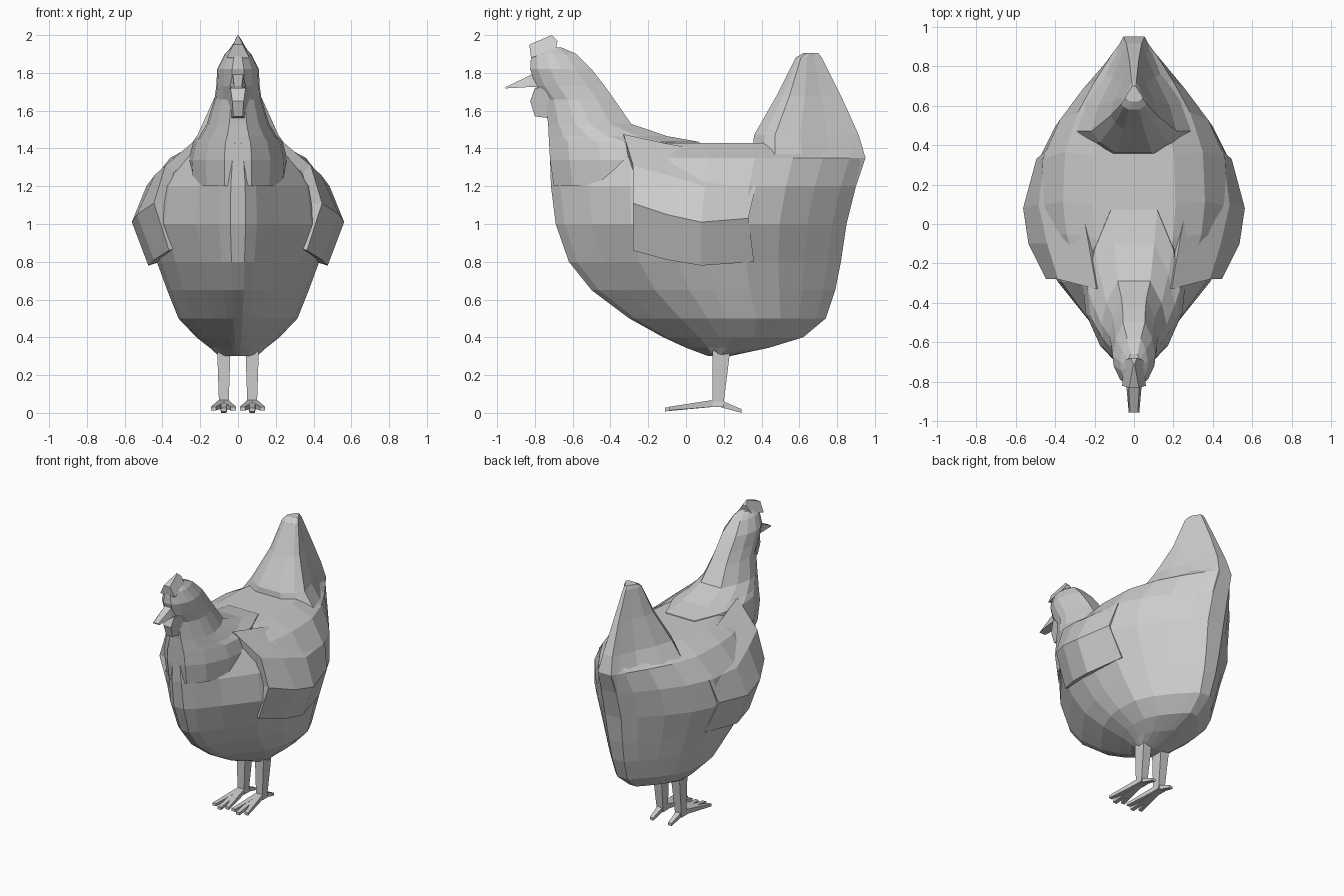
import bpy, bmesh
from mathutils import Vector

if "Cube" in bpy.data.objects:
    bpy.data.objects.remove(bpy.data.objects["Cube"])


def finish(bm, name):
    bmesh.ops.remove_doubles(bm, verts=bm.verts, dist=0.0005)
    bmesh.ops.recalc_face_normals(bm, faces=bm.faces)
    me = bpy.data.meshes.new(name)
    bm.to_mesh(me)
    bm.free()
    ob = bpy.data.objects.new(name, me)
    bpy.context.collection.objects.link(ob)
    return ob


def skin(name, loops):
    """Join closed loops of points into a capped solid."""
    bm = bmesh.new()
    rows = [[bm.verts.new(p) for p in loop] for loop in loops]
    n = len(rows[0])
    for a, b in zip(rows, rows[1:]):
        for i in range(n):
            j = (i + 1) % n
            bm.faces.new((a[i], a[j], b[j], b[i]))
    bm.faces.new(rows[0][::-1])
    bm.faces.new(rows[-1])
    return finish(bm, name)


def loft(name, rings, plan, mid):
    """Rings are (z, front y, back y, half width); plan is one side, front to back."""
    loops = []
    for z, yf, yb, w in rings:
        ym = yf + mid * (yb - yf)
        side = [(f * w, ym + u * (yb - ym if u > 0 else ym - yf), z) for u, f in plan]
        loops.append(side + [(-x, y, z) for x, y, z in reversed(side)])
    return skin(name, loops)


def mirror(ob):
    ob.modifiers.new("mirror", "MIRROR")


# Body: stacked horizontal sections, pointed towards breast and rear
body_plan = [(-1, .08), (-.94, .2), (-.75, .44), (-.48, .77), (-.2, .95), (0, 1),
             (.3, .97), (.54, .79), (.73, .55), (.9, .3), (1, .13)]
loft("body", [(.30, .12, .23, .10), (.345, 0, .44, .15), (.40, -.12, .62, .22),
              (.50, -.30, .74, .315), (.65, -.50, .79, .375), (.80, -.62, .82, .43),
              (1.0, -.69, .85, .505), (1.2, -.715, .90, .475), (1.35, -.72, .95, .36),
              (1.43, -.725, .92, .21)], body_plan, .5)

# Neck and head
neck_plan = [(-1, .28), (-.75, .66), (-.35, .94), (0, 1), (.5, .85), (1, .5)]
loft("neck_and_head", [(1.2, -.70, .10, .25), (1.34, -.72, .10, .26), (1.435, -.725, .07, .235),
                       (1.465, -.727, -.10, .205), (1.53, -.73, -.29, .165),
                       (1.66, -.745, -.38, .125), (1.73, -.795, -.43, .115),
                       (1.82, -.825, -.50, .11), (1.90, -.82, -.58, .07),
                       (1.935, -.76, -.66, .035)], neck_plan, .5)

# Tail: broad base sunk into the body, narrow rounded top
tail_plan = [(-1, .42), (-.5, .8), (0, 1), (.3, .83), (.62, .5), (.88, .28), (1, .18)]
loft("tail", [(1.0, .30, .84, .37), (1.18, .33, .89, .37), (1.35, .35, .95, .30),
              (1.47, .36, .915, .215), (1.68, .48, .82, .12),
              (1.88, .58, .72, .065), (1.905, .62, .70, .045)], tail_plan, .2)

# Comb: tapered crest
comb = [(-.82, 1.88), (-.83, 1.95), (-.71, 2.0), (-.68, 1.97), (-.69, 1.92)]
comb_half = [.06, .025, .003, .015, .05]
skin("comb", [[(s * h, y, z) for (y, z), h in zip(comb, comb_half)] for s in (-1, 1)])

# Wattle under the beak
wattle = [(-.80, 1.72), (-.825, 1.65), (-.80, 1.57), (-.72, 1.56), (-.70, 1.72)]
wattle_half = [.04, .03, .025, .035, .08]
skin("wattle", [[(s * h, y, z) for (y, z), h in zip(wattle, wattle_half)] for s in (-1, 1)])

# Beak
skin("beak", [[(-w, y, zb), (w, y, zb), (w * .7, y, zt), (-w * .7, y, zt)]
              for y, w, zb, zt in [(-.76, .045, 1.725, 1.82), (-.83, .038, 1.725, 1.785),
                                   (-.955, .027, 1.718, 1.725)]])

# Wings: rows from shoulder to lower edge, columns from front to back
rows = [[(.19, -.33, 1.475), (.23, -.1, 1.425), (.27, .12, 1.385), (.28, .30, 1.36)],
        [(.385, -.28, 1.31), (.44, -.1, 1.26), (.485, .10, 1.20), (.45, .37, 1.20)],
        [(.445, -.28, 1.11), (.535, -.1, 1.05), (.562, .08, 1.01), (.495, .33, 1.03)],
        [(.365, -.28, .86), (.445, -.1, .81), (.475, .08, .78), (.41, .36, .80)]]
bm = bmesh.new()
grid = [[bm.verts.new(p) for p in r] for r in rows]
for a, b in zip(grid, grid[1:]):
    for i in range(3):
        bm.faces.new((a[i], b[i], b[i + 1], a[i + 1]))
wing = finish(bm, "wing")
if wing.data.polygons[4].normal.x < 0:
    wing.data.flip_normals()
thick = wing.modifiers.new("thickness", "SOLIDIFY")
thick.thickness = .06
thick.offset = -1
mirror(wing)

# Legs: four-sided shanks
shank = [(.36, .14, .24, .036), (.30, .14, .23, .034), (.06, .14, .20, .026), (.03, .14, .20, .03)]
leg = skin("leg", [[(.075 - w, a, z), (.075 + w, a, z), (.075 + w, b, z), (.075 - w, b, z)]
                   for z, a, b, w in shank])
mirror(leg)

# Toes: three forward, one back
for name, tip in (("inner_toe", (.025, -.09, .025)), ("middle_toe", (.075, -.11, .02)),
                  ("outer_toe", (.13, -.09, .025)), ("back_toe", (.075, .295, .012))):
    root, tip = Vector((.075, .17, .058)), Vector(tip)
    loops = []
    for c, w, h in ((root, .022, .024), (tip, .014, .012)):
        loops.append([c + Vector((sx * w, 0, sz * h)) for sx, sz in
                      ((-1, -1), (1, -1), (1, .6), (-1, .6))])
    mirror(skin(name, loops))
